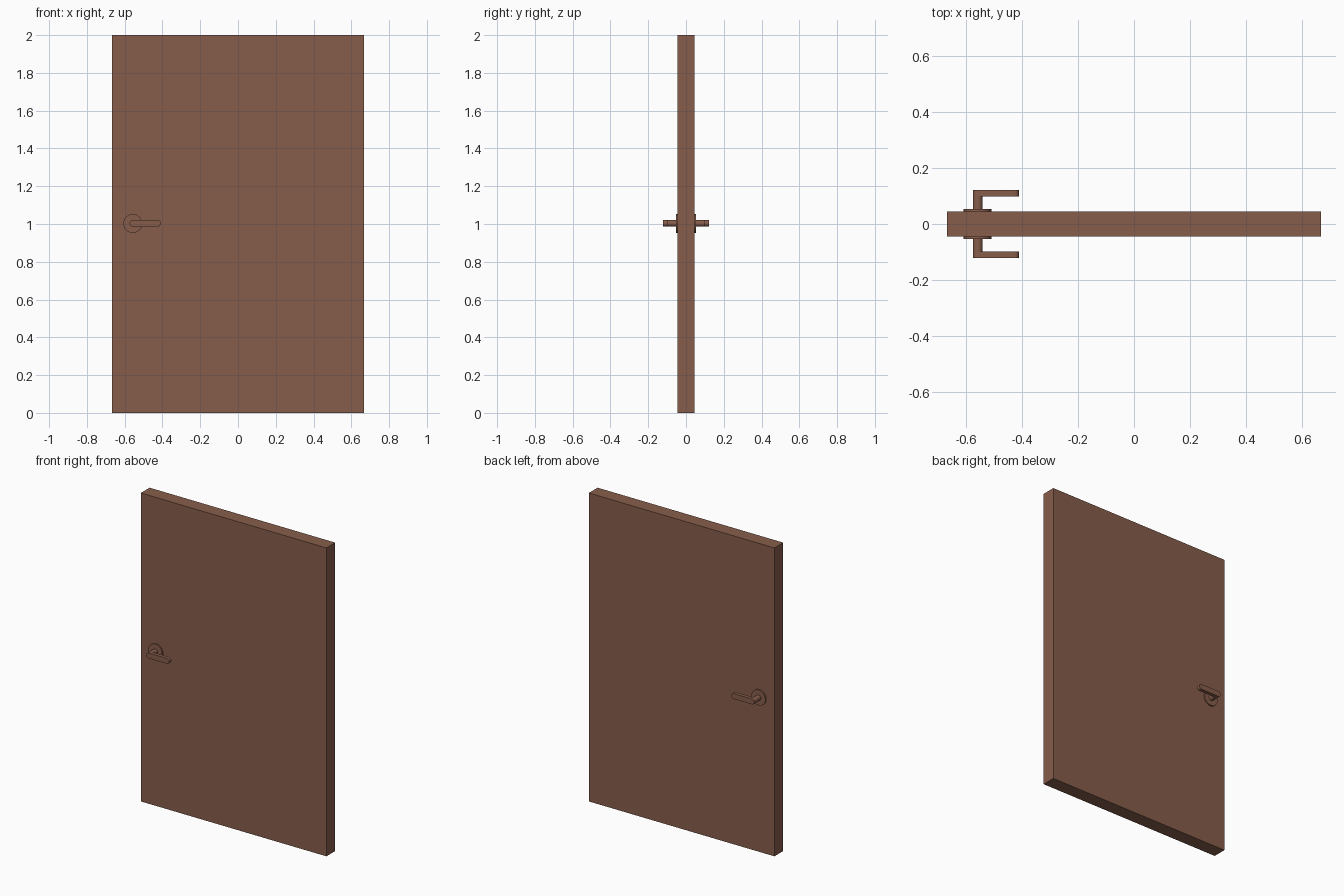
import bpy, bmesh, math

if "Cube" in bpy.data.objects:
    bpy.data.objects.remove(bpy.data.objects["Cube"])

mat = bpy.data.materials.new("brown_wood")
mat.diffuse_color = (0.24, 0.11, 0.07, 1)
mat.use_nodes = True
mat.node_tree.nodes["Principled BSDF"].inputs["Base Color"].default_value = mat.diffuse_color

HX, HZ = -0.557, 1.003   # handle axis
R = 0.0175               # neck and lever radius


def arc(cx, radius, a0, a1, n):
    return [(cx + radius * math.cos(math.radians(a0 + (a1 - a0) * i / n)),
             HZ + radius * math.sin(math.radians(a0 + (a1 - a0) * i / n))) for i in range(n + 1)]


def extrude_y(name, outline, y0, y1):
    """Extrude an x-z outline from y0 to y1 and mirror it to the other side."""
    bm = bmesh.new()
    face = bm.faces.new([bm.verts.new((x, y0, z)) for x, z in outline])
    ext = bmesh.ops.extrude_face_region(bm, geom=[face])
    for g in ext["geom"]:
        if isinstance(g, bmesh.types.BMVert):
            g.co.y = y1
    bmesh.ops.recalc_face_normals(bm, faces=bm.faces)
    mesh = bpy.data.meshes.new(name)
    bm.to_mesh(mesh)
    bm.free()
    ob = bpy.data.objects.new(name, mesh)
    bpy.context.collection.objects.link(ob)
    mesh.materials.append(mat)
    ob.modifiers.new("both_sides", "MIRROR").use_axis = (False, True, False)
    bpy.context.view_layer.objects.active = ob
    ob.select_set(True)
    bpy.ops.object.shade_smooth_by_angle(angle=math.radians(30))
    ob.select_set(False)
    return ob


# Door slab
bpy.ops.mesh.primitive_cube_add(size=1, location=(0, 0, 1))
door = bpy.context.object
door.name = "door_panel"
door.scale = (1.332, 0.09, 2)
bpy.ops.object.transform_apply(location=False, rotation=False, scale=True)
door.data.materials.append(mat)
door.select_set(False)

# Round backplates
extrude_y("handle_rose", arc(HX, 0.05, 0, 360, 32)[:-1], 0.044, 0.053)

# Necks standing out from the door
extrude_y("handle_neck", arc(HX, R, 0, 360, 32)[:-1], 0.050, 0.099)

# Levers with rounded ends
lever = arc(-0.409 - R, R, -90, 90, 16) + arc(HX, R, 90, 270, 16)
extrude_y("handle_lever", lever, 0.098, 0.121)
